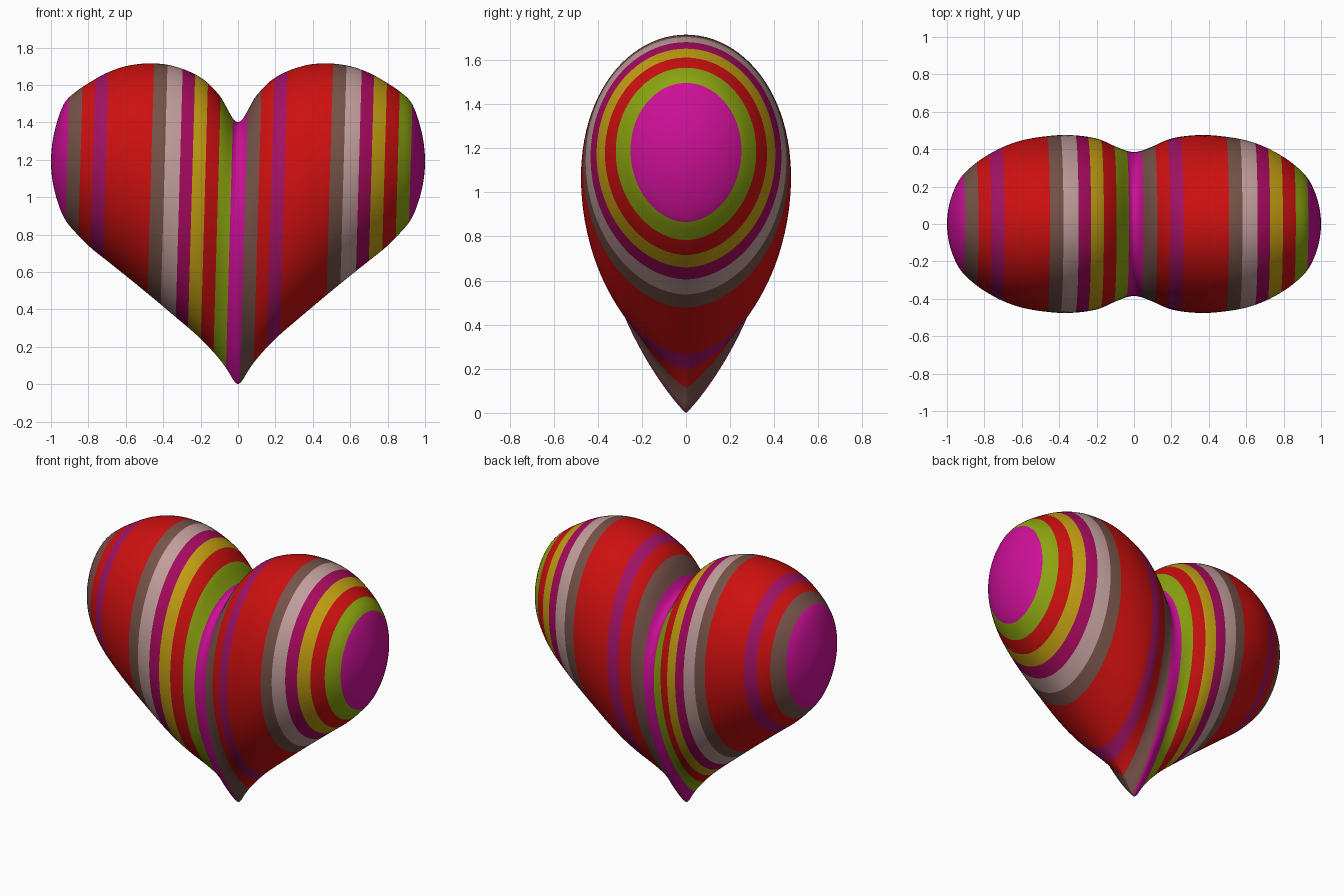
import bpy, bmesh, math
from mathutils import Vector

if "Cube" in bpy.data.objects:
    bpy.data.objects.remove(bpy.data.objects["Cube"])

# Colours (linear)
COLOURS = {
    "red": (0.61, 0.005, 0.005), "pink": (0.61, 0.005, 0.31),
    "green": (0.26, 0.37, 0.005), "gold": (0.54, 0.34, 0.006),
    "pale_rose": (0.53, 0.34, 0.33), "brown": (0.18, 0.085, 0.065),
    "magenta": (0.38, 0.003, 0.11), "purple": (0.36, 0.006, 0.13),
}
NAMES = list(COLOURS)

# Slice outline along one half: x, bottom z, top z, half depth
SLICES = [
    (0, 0, 1.40, .385), (.025, .022, 1.417, .388), (.05, .065, 1.46, .395),
    (.10, .135, 1.545, .415), (.20, .243, 1.64, .457), (.35, .373, 1.702, .476),
    (.48, .482, 1.715, .468), (.60, .580, 1.70, .447), (.70, .660, 1.665, .412),
    (.79, .732, 1.615, .364), (.865, .807, 1.565, .31), (.93, .89, 1.50, .243),
    (.98, 1.03, 1.355, .133), (1, 1.19, 1.19, 0),
]
KEYS = [math.asin(s[0]) for s in SLICES]


def slope(i, c):
    if i == 0:
        return 0.0
    j = min(i + 1, len(KEYS) - 1)
    return (SLICES[j][c] - SLICES[i - 1][c]) / (KEYS[j] - KEYS[i - 1])


def outline(a, c):
    """Smooth cubic interpolation of one slice column at angle a."""
    i = max(k for k in range(len(KEYS) - 1) if KEYS[k] <= a + 1e-9)
    h = KEYS[i + 1] - KEYS[i]
    t = (a - KEYS[i]) / h
    return ((2*t**3 - 3*t*t + 1) * SLICES[i][c] + (t**3 - 2*t*t + t) * h * slope(i, c)
            + (3*t*t - 2*t**3) * SLICES[i + 1][c] + (t**3 - t*t) * h * slope(i + 1, c))


# Heart body: rings across x, teardrop near the middle, oval further out
bm = bmesh.new()
N, M = 60, 96
rings = []
for i in range(-N + 1, N):
    f = abs(i) / N
    a = (0.5 * f + 0.5 * f * f) * math.pi / 2      # denser near the cleft
    x = math.copysign(math.sin(a), i)
    zb, zt, w = (outline(a, c) for c in (1, 2, 3))
    k = 0.06 + 0.74 * math.exp(-(x / 0.15) ** 2)
    u = (1 + k) / (2 + k)
    peak = 2 * u ** ((1 + k) / 2) * (1 - u) ** 0.5
    ring = []
    for j in range(M):
        t = 2 * math.pi * j / M
        y = w * math.sin(t) * abs(math.sin(t / 2)) ** k / peak
        z = zb + (zt - zb) * (1 - math.cos(t)) / 2
        ring.append(bm.verts.new((x, y, z)))
    rings.append(ring)
for r, s in zip(rings, rings[1:]):
    for j in range(M):
        n = (j + 1) % M
        bm.faces.new((r[j], r[n], s[n], s[j]))
for ring, x in ((rings[0], -1), (rings[-1], 1)):
    tip = bm.verts.new((x, 0, 1.19))
    for j in range(M):
        bm.faces.new((ring[j], ring[(j + 1) % M], tip))

# Stripes: right edge of each band at mid height, pattern repeats every 0.957
TILT, PERIOD = 0.028, 0.957
PATTERN = [("pink", -.916), ("brown", -.845), ("red", -.778), ("purple", -.708),
           ("red", -.466), ("brown", -.394), ("pale_rose", -.312), ("magenta", -.245),
           ("gold", -.175), ("red", -.105), ("green", -.036)]
bands = [(n, e + r * PERIOD) for r in (0, 1) for n, e in PATTERN] + [("pink", 9)]
normal = Vector((1, 0, -TILT))
for _, edge in bands[:-1]:
    bmesh.ops.bisect_plane(bm, geom=bm.verts[:] + bm.edges[:] + bm.faces[:],
                           dist=1e-5, plane_co=(edge, 0, 1.1), plane_no=normal)
bmesh.ops.recalc_face_normals(bm, faces=bm.faces[:])
for face in bm.faces:
    c = face.calc_center_median()
    s = c.x - TILT * (c.z - 1.1)
    face.material_index = NAMES.index(next(n for n, e in bands if s < e))
    face.smooth = True

mesh = bpy.data.meshes.new("striped_heart")
bm.to_mesh(mesh)
bm.free()
for name, rgb in COLOURS.items():
    mat = bpy.data.materials.new(name)
    mat.diffuse_color = (*rgb, 1)
    mat.use_nodes = True
    mat.node_tree.nodes["Principled BSDF"].inputs["Base Color"].default_value = mat.diffuse_color
    mesh.materials.append(mat)
heart = bpy.data.objects.new("striped_heart", mesh)
bpy.context.collection.objects.link(heart)
